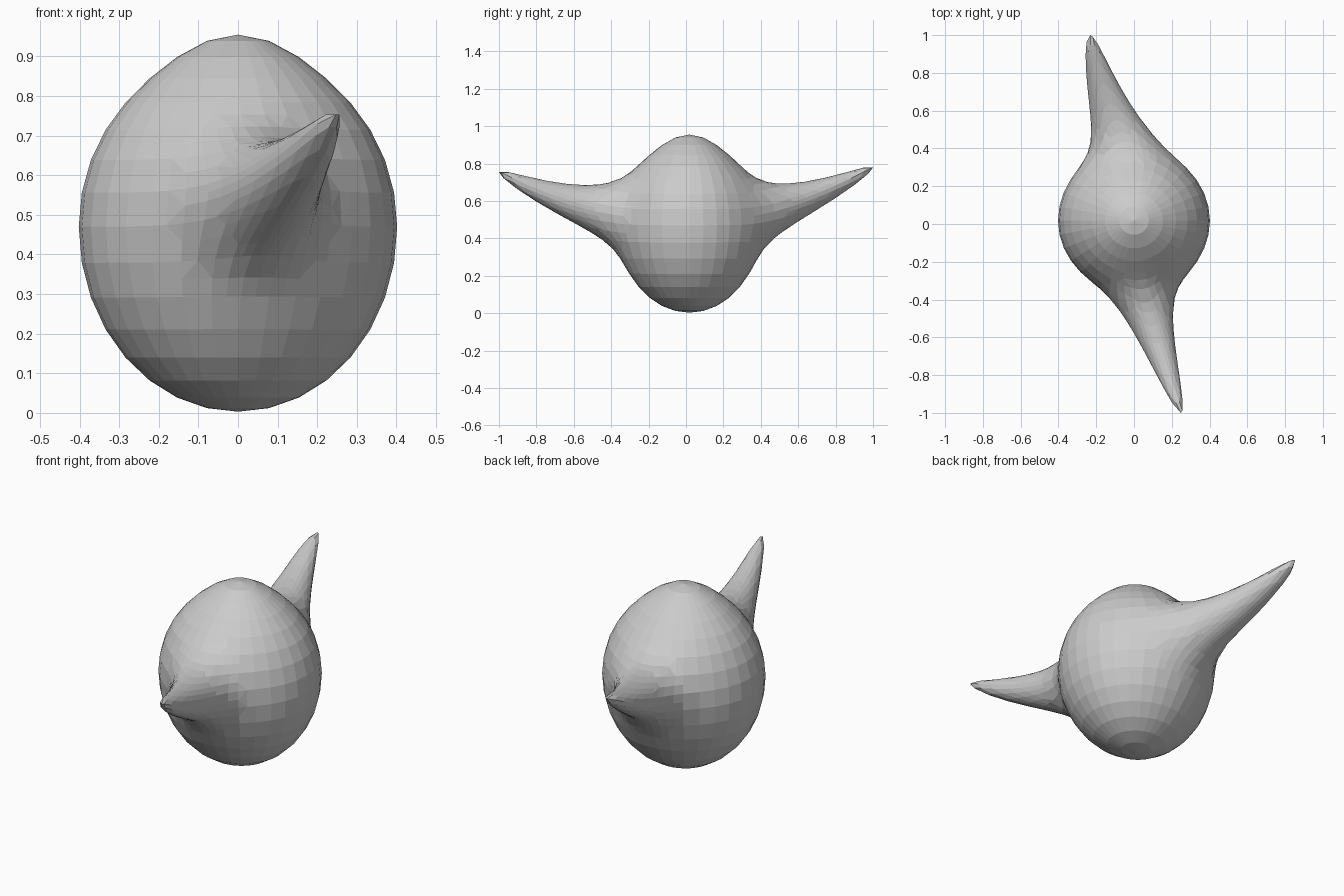
import bpy, bmesh, math
from mathutils import Vector

if "Cube" in bpy.data.objects:
    bpy.data.objects.remove(bpy.data.objects["Cube"])

MID_Z, MID_Y = 0.47, 0.018

# horns: unit-sphere root direction, tip, sideways and vertical sag, root width in x and z
HORNS = [
    (Vector((.07, -1, .14)).normalized(), Vector((.248, -1.0, .754)), Vector((0, 0, -.12)), 1.0, 1.0),
    (Vector((-.03, 1, .14)).normalized(), Vector((-.232, 1.0, .779)), Vector((-.10, 0, -.09)), 1.15, .95),
]


def body_point(u):
    """Unit sphere direction to a point on the egg-shaped body."""
    rz = .44 + .045 * u.z ** 8 if u.z > 0 else .467
    return Vector((.402 * u.x, MID_Y + .38 * u.y, MID_Z + rz * u.z))


bm = bmesh.new()
bmesh.ops.create_uvsphere(bm, u_segments=32, v_segments=16, radius=1)

# finer mesh where the horns grow
for reach in (.62, .36):
    edges = [e for e in bm.edges
             if any(((e.verts[0].co + e.verts[1].co) / 2 - h[0]).length < reach for h in HORNS)]
    bmesh.ops.subdivide_edges(bm, edges=edges, cuts=1, use_grid_fill=True)
for v in bm.verts:
    v.co.normalize()

# one vertex sits exactly on each horn root
for horn in HORNS:
    min(bm.verts, key=lambda v: (v.co - horn[0]).length).co = horn[0]

# egg shape, then the horns drawn out of it with a soft falloff
for v in bm.verts:
    base = body_point(v.co)
    p = base.copy()
    for root_dir, tip, sag, wx, wz in HORNS:
        root = body_point(root_dir)
        d = base - root
        g2 = (d.x / wx) ** 2 + d.y ** 2 + (d.z / wz) ** 2
        f = (1 + g2 / .165 ** 2) ** -3
        p += (tip - root) * f + sag * f * (1 - f)
    v.co = p
bmesh.ops.recalc_face_normals(bm, faces=bm.faces)

mesh = bpy.data.meshes.new("horned_body")
bm.to_mesh(mesh)
bm.free()
grey = bpy.data.materials.new("plain_grey")
grey.diffuse_color = (.6, .6, .6, 1)
grey.use_nodes = True
grey.node_tree.nodes["Principled BSDF"].inputs["Base Color"].default_value = grey.diffuse_color
mesh.materials.append(grey)
body = bpy.data.objects.new("horned_body", mesh)
bpy.context.collection.objects.link(body)
